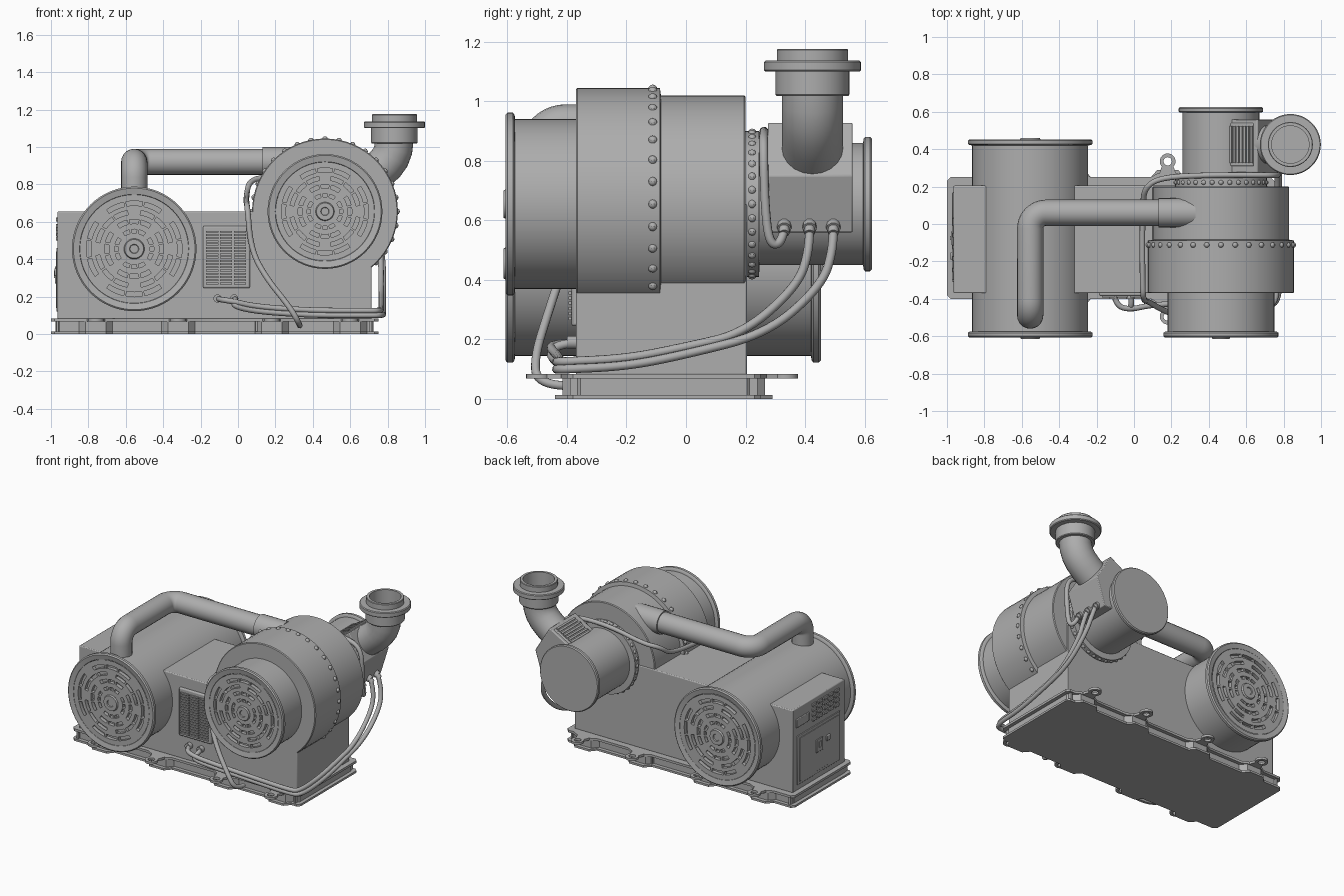
import bpy, bmesh
from math import sin, cos, pi, tau
from mathutils import Vector, Matrix

if "Cube" in bpy.data.objects:
    bpy.data.objects.remove(bpy.data.objects["Cube"])

GREY = bpy.data.materials.new("dark_grey_paint")
GREY.diffuse_color = (.42, .42, .42, 1)
GREY.use_nodes = True
GREY.node_tree.nodes["Principled BSDF"].inputs["Base Color"].default_value = GREY.diffuse_color


def place(name, me, angle=0.6):
    me.shade_smooth()
    me.set_sharp_from_angle(angle=angle)
    me.materials.clear()
    me.materials.append(GREY)
    ob = bpy.data.objects.new(name, me)
    bpy.context.collection.objects.link(ob)
    return ob


def finish(name, bm, bevel=0):
    bmesh.ops.recalc_face_normals(bm, faces=bm.faces[:])
    me = bpy.data.meshes.new(name)
    bm.to_mesh(me)
    bm.free()
    ob = place(name, me)
    if bevel:
        m = ob.modifiers.new("bevel", 'BEVEL')
        m.width, m.segments, m.limit_method = bevel, 2, 'ANGLE'
    return ob


def prism(name, pts, axis, a, b, bevel=0):
    bm = bmesh.new()
    put = (lambda u, v, w: (u, w, v)) if axis == 'y' else (lambda u, v, w: (u, v, w))
    f = bm.faces.new([bm.verts.new(put(u, v, a)) for u, v in pts])
    ext = bmesh.ops.extrude_face_region(bm, geom=[f], use_keep_orig=True)['geom']
    bmesh.ops.translate(bm, vec=put(0, 0, b - a), verts=[v for v in ext if isinstance(v, bmesh.types.BMVert)])
    return finish(name, bm, bevel)


def boxes(name, items, bevel=0):
    bm = bmesh.new()
    for x0, x1, y0, y1, z0, z1 in items:
        m = Matrix.Translation(((x0 + x1) / 2, (y0 + y1) / 2, (z0 + z1) / 2))
        bmesh.ops.create_cube(bm, size=1, matrix=m @ Matrix.Diagonal((x1 - x0, y1 - y0, z1 - z0, 1)))
    return finish(name, bm, bevel)


def lathe(name, profile, loc, axis='y', n=64, closed=False):
    """profile is (radius, distance along the axis)"""
    bm = bmesh.new()
    put = (lambda r, h, t: (r * cos(t), h, r * sin(t))) if axis == 'y' else (lambda r, h, t: (r * cos(t), r * sin(t), h))
    rings = [[bm.verts.new(Vector(loc) + Vector(put(max(r, 1e-5), h, tau * i / n))) for i in range(n)]
             for r, h in profile]
    if closed:
        rings.append(rings[0])
    for p, q in zip(rings, rings[1:]):
        for i in range(n):
            j = (i + 1) % n
            bm.faces.new((p[i], p[j], q[j], q[i]))
    bmesh.ops.remove_doubles(bm, verts=bm.verts[:], dist=1e-4)
    return finish(name, bm)


def tube(name, pts, r, kind='POLY'):
    cu = bpy.data.curves.new(name, 'CURVE')
    cu.dimensions, cu.bevel_depth, cu.bevel_resolution, cu.use_fill_caps = '3D', r, (3 if r < .03 else 8), True
    sp = cu.splines.new(kind)
    sp.points.add(len(pts) - 1)
    for p, c in zip(sp.points, pts):
        p.co = (*c, 1)
    if kind == 'NURBS':
        sp.order_u, sp.use_endpoint_u, sp.resolution_u = 3, True, 8
    ob = bpy.data.objects.new(name, cu)
    bpy.context.collection.objects.link(ob)
    dg = bpy.context.evaluated_depsgraph_get()
    me = bpy.data.meshes.new_from_object(ob.evaluated_get(dg))
    bpy.data.objects.remove(ob)
    place(name, me, 0.8)


def fillet(pts, r, n=10):
    pts = [Vector(p) for p in pts]
    out = [pts[0]]
    for a, b, c in zip(pts, pts[1:], pts[2:]):
        u, v = (a - b).normalized(), (c - b).normalized()
        o = b + r * (u + v)
        out += [o - v * r * cos(t) - u * r * sin(t) for t in (pi / 2 * i / n for i in range(n + 1))]
    return out + [pts[-1]]


def grille(name, loc, s, side):
    """round face with four rings of curved slots pressed inwards"""
    bm = bmesh.new()
    n = 72
    radii = [.045, .085, .105, .135, .158, .185, .208, .232, .256, .29]
    rings = [[bm.verts.new((loc[0] + s * r * cos(tau * i / n), loc[1], loc[2] + s * r * sin(tau * i / n)))
              for i in range(n)] for r in radii]
    slots = []
    for k in range(len(radii) - 1):
        for i in range(n):
            j = (i + 1) % n
            f = bm.faces.new((rings[k][i], rings[k][j], rings[k + 1][j], rings[k + 1][i]))
            if k % 2 and (i + 7 + (9 if k == 5 else 0)) % 18 < 14:
                slots.append(f)
    ext = bmesh.ops.extrude_face_region(bm, geom=slots)['geom']
    bmesh.ops.translate(bm, vec=(0, -side * .025, 0), verts=[v for v in ext if isinstance(v, bmesh.types.BMVert)])
    bmesh.ops.delete(bm, geom=[f for f in slots if f.is_valid], context='FACES_ONLY')
    finish(name, bm)
    # short bars dividing every slot
    bm = bmesh.new()
    for k in (1, 3, 5, 7):
        for q in range(4):
            for d in (-.2, .2):
                t = q * pi / 2 + d + (pi / 4 if k == 5 else 0)
                m = Matrix.Translation((loc[0], loc[1] - side * .012, loc[2])) @ Matrix.Rotation(-t, 4, 'Y')
                m = m @ Matrix.Translation((s * (radii[k] + radii[k + 1]) / 2, 0, 0))
                bmesh.ops.create_cube(bm, size=1, matrix=m @ Matrix.Diagonal((s * .03, .022, .012, 1)))
    finish(name + "_bars", bm)
    lathe(name + "_hub", [(.046 * s, -side * .01), (.055 * s, side * .004), (.05 * s, side * .014),
                          (.025 * s, side * .014), (.022 * s, side * .008), (0, side * .008)], loc, n=32)


def bolts(name, cx, cz, y, r, n, size):
    bm = bmesh.new()
    for i in range(n):
        t = tau * i / n
        bmesh.ops.create_uvsphere(bm, u_segments=10, v_segments=6, radius=size,
                                  matrix=Matrix.Translation((cx + r * cos(t), y, cz + r * sin(t))))
    finish(name, bm)


# base: two plates with bulges at the lugs, recessed frame, ribs
LUGS = (-.76, -.32, .18, .6)


def outline(inset, bulge):
    x0, x1, y0, y1, c = -1 + inset, .75 - inset, -.4 + inset, .25 - inset, .02
    low, high = [(x0, y0 + c), (x0 + c, y0)], [(x0, y1 - c), (x0 + c, y1)]
    for x in LUGS:
        for dx, d in ((-.09, 0), (-.055, bulge), (.055, bulge), (.09, 0)):
            low.append((x + dx, y0 - d))
            high.append((x + dx, y1 + d))
    low += [(x1 - c, y0), (x1, y0 + c)]
    high += [(x1 - c, y1), (x1, y1 - c)]
    return low + high[::-1]


prism("base_plate", outline(0, .04), 'z', 0, .014)
prism("base_frame", outline(.025, .04), 'z', .01, .075)
prism("deck_plate", outline(0, .02), 'z', .068, .084)
boxes("base_ribs", [(x - .006, x + .006, -.39, .24, .012, .07) for x in (-.965, -.79, -.35, .1, .57, .71)])
for i, x in enumerate(LUGS):
    for y, s in ((.335, 1), (-.495, -1)):
        lathe(f"lifting_lug_{i}", [(.022, .068), (.042, .068), (.042, .084), (.022, .084)], (x, y, 0), 'z', 24, True)
        prism(f"lug_neck_{i}", [(x - .05, y - s * .08), (x - .03, y - s * .025), (x + .03, y - s * .025),
                                (x + .05, y - s * .08)], 'z', .068, .084)

# main housing and front vent
boxes("housing", [(-.965, .715, -.37, .205, .08, .655)], .006)
boxes("vent_panel", [(-.187, .064, -.385, -.36, .245, .578)], .008)
boxes("vent_slats", [(-.17 + c * .074, -.105 + c * .074, -.394, -.38, .265 + k * .0173, .275 + k * .0173)
                     for c in range(3) for k in range(17)])

# control panel on the left end
boxes("control_door", [(-.971, -.96, -.31, .16, .12, .46)], .003)
boxes("control_door_panel", [(-.974, -.965, -.29, .14, .14, .44)], .002)
boxes("control_switch", [(-.979, -.97, -.11, -.04, .27, .36)], .003)
boxes("control_lever", [(-.984, -.97, -.085, -.065, .3, .34)])
boxes("label_plate", [(-.972, -.96, .03, .17, .52, .58)], .004)
boxes("control_vents", [(-.974, -.96, -.3 + c * .062, -.255 + c * .062, .5 + k * .034, .52 + k * .034)
                        for c in range(5) for k in range(4)], .003)
boxes("control_knob", [(-.982, -.97, -.19, -.15, .31, .35)], .005)

# left drum through the housing, grilles on both ends
A, B = (-.555, 0, .455), (.465, 0, .655)
lathe("left_drum", [(.288, -.585), (.292, -.6), (.325, -.607), (.333, -.6), (.333, -.582), (.325, -.576),
                    (.31, -.574), (.31, .42), (.325, .422), (.333, .428), (.333, .446), (.325, .453),
                    (.292, .446), (.288, .432)], A)
grille("left_drum_front_grille", (A[0], -.6, A[2]), 1, -1)
grille("left_drum_back_grille", (A[0], .447, A[2]), 1, 1)

# right blower casing with bolted rim
lathe("blower_casing", [(.262, -.585), (.266, -.6), (.3, -.607), (.307, -.6), (.307, -.582), (.3, -.576),
                        (.285, -.574), (.285, -.37), (.385, -.37), (.39, -.365), (.39, -.088), (.365, -.084),
                        (.365, .195), (.36, .2), (.245, .2), (.245, .245), (.2, .248)], B)
grille("blower_grille", (B[0], -.6, B[2]), .91, -1)
bolts("rim_bolts", B[0], B[2], -.112, .386, 32, .0155)
bolts("back_flange_bolts", B[0], B[2], .222, .239, 32, .0145)

# motor with tilted terminal box
lathe("motor", [(.205, .22), (.205, .595), (.22, .597), (.226, .602), (.226, .618), (.22, .625), (0, .625)], B)
prism("terminal_box", [(.77, .75), (.66, .93), (.41, .786), (.5, .56), (.71, .56)], 'y', .275, .56, .005)
slope = Matrix.Translation((.535, .425, .858)) @ Matrix.Rotation(-.523, 4, 'Y')
louvres = [boxes("terminal_louvre_frame", [(-.12, .12, -.115, .115, -.01, .005)], .005),
           boxes("terminal_louvres", [(-.105 + k * .021, -.092 + k * .021, -.1, .1, 0, .012) for k in range(11)])]
for ob in louvres:
    ob.matrix_world = slope

# outlet elbow and flanged mouth
elbow = [(.64, .425, .79), (.70, .425, .835), (.752, .425, .875), (.79, .425, .91), (.815, .425, .945),
         (.83, .425, .985), (.836, .425, 1.04)]
tube("outlet_elbow", elbow, .103)
lathe("outlet_mouth", [(.1, 1.018), (.12, 1.018), (.124, 1.023), (.124, 1.1), (.158, 1.1), (.163, 1.105),
                       (.163, 1.132), (.158, 1.137), (.12, 1.137), (.12, 1.172), (.117, 1.176), (.1, 1.176),
                       (.1, 1.06), (0, 1.06)], (.836, .425, 0), 'z', 48)

# transfer pipe from left drum to blower
px, py, pz = -.555, -.49, .92
tube("transfer_pipe", fillet([(px, py, .72), (px, py, pz), (px, .06, pz), (.2, .06, pz)], .085), .07)
tube("pipe_sleeve", [(.13, .06, pz), (.33, .06, pz)], .079)

# cable glands and cables
for i, y in enumerate((.33, .415, .495)):
    tube(f"cable_gland_{i}", [(.69, y, .6), (.73, y, .572)], .024)
    tube(f"gland_nut_{i}", [(.725, y, .576), (.742, y, .556)], .018)
for i, (y, z) in enumerate(((.415, .125), (.495, .1))):
    x = .765 + .012 * i
    tube(f"power_cable_{i}", [(.73, y, .57), (.757, y, .5), (x, y - .04, .38), (x, y - .22, .22), (x, .0, z + .05),
                              (x, -.2, z + .01), (x, -.42, z), (.7, -.44, z), (.4, -.42, z), (.1, -.43, z + .02),
                              (-.03, -.46, z + .05), (-.1 + i * .09, -.43, .185), (-.11 + i * .09, -.36, .19)],
         .015, 'NURBS')
    tube(f"cable_socket_{i}", [(-.11 + i * .09, -.36, .19), (-.11 + i * .09, -.4, .19)], .022)
tube("control_cable", [(.73, .33, .57), (.75, .32, .52), (.765, .28, .52), (.77, .265, .65), (.77, .26, .85),
                       (.66, .262, .9), (.4, .262, .9), (.15, .25, .84), (.06, .2, .82), (.045, .1, .74),
                       (.045, -.3, .7), (.05, -.41, .68), (.07, -.41, .45), (.15, -.46, .3), (.28, -.51, .14),
                       (.33, -.5, .05), (.33, -.41, .045)], .015, 'NURBS')
